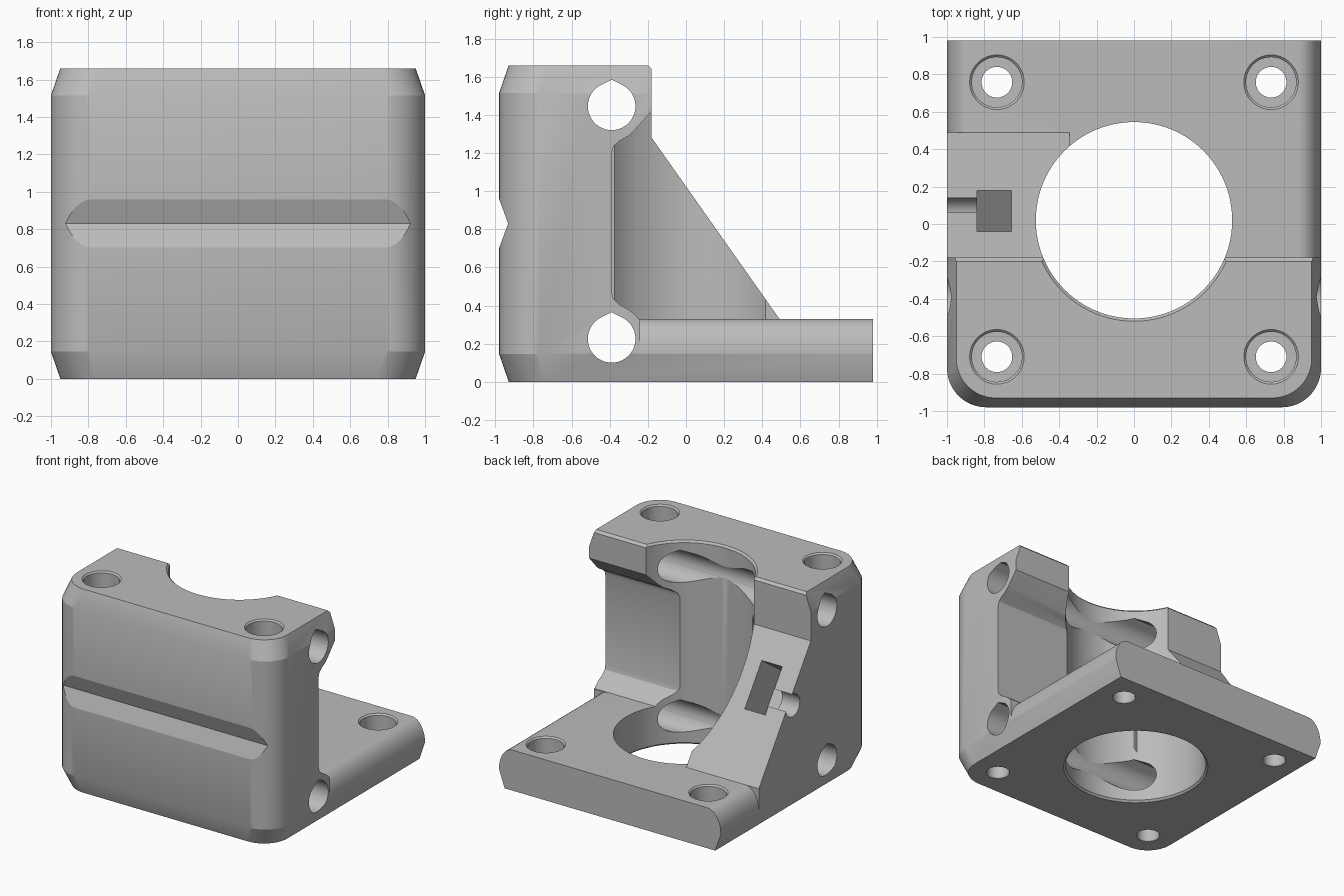
import bpy, bmesh, math
from mathutils import Matrix, Vector

if "Cube" in bpy.data.objects:
    bpy.data.objects.remove(bpy.data.objects["Cube"])

grey = bpy.data.materials.new("grey plastic")
grey.diffuse_color = (0.5, 0.5, 0.5, 1)
grey.use_nodes = True
grey.node_tree.nodes["Principled BSDF"].inputs["Base Color"].default_value = grey.diffuse_color


def loft(name, rings):
    """Closed solid through equal-length rings of points."""
    bm = bmesh.new()
    loops = [[bm.verts.new(p) for p in ring] for ring in rings]
    n = len(loops[0])
    for a, b in zip(loops, loops[1:]):
        for i in range(n):
            j = (i + 1) % n
            bm.faces.new((a[i], a[j], b[j], b[i]))
    bm.faces.new(loops[0][::-1])
    bm.faces.new(loops[-1])
    bmesh.ops.recalc_face_normals(bm, faces=bm.faces)
    mesh = bpy.data.meshes.new(name)
    bm.to_mesh(mesh)
    bm.free()
    mesh.materials.append(grey)
    ob = bpy.data.objects.new(name, mesh)
    bpy.context.collection.objects.link(ob)
    return ob


def arc(cx, cy, r, a0, a1, n, ry=None):
    ry = ry or r
    return [(cx + r * math.cos(math.radians(a0 + (a1 - a0) * i / n)),
             cy + ry * math.sin(math.radians(a0 + (a1 - a0) * i / n))) for i in range(n + 1)]


def prism_x(name, pts, x0, x1):
    return loft(name, [[(x, y, z) for y, z in pts] for x in (x0, x1)])


def prism_y(name, pts, y0, y1):
    return loft(name, [[(x, y, z) for x, z in pts] for y in (y0, y1)])


def turned(name, cx, cy, profile, n=48):
    """Vertical turned solid from (radius, z) steps."""
    return loft(name, [[(x, y, z) for x, y in arc(cx, cy, r, 0, 360 * (n - 1) / n, n - 1)]
                       for r, z in profile])


def cut(ob, cutter):
    mod = ob.modifiers.new("cut", 'BOOLEAN')
    mod.operation = 'DIFFERENCE'
    mod.solver = 'EXACT'
    mod.object = cutter
    bpy.context.view_layer.objects.active = ob
    bpy.ops.object.modifier_apply(modifier=mod.name)
    bpy.data.objects.remove(cutter, do_unlink=True)


# Main block: rounded front corners, sides tapering in at top and bottom
def outline(inset, z):
    w, f, r = 1 - inset, -0.98 + inset, 0.21
    pts = [(w, 0.98), (-w, 0.98)]
    pts += arc(-w + r, f + r, r, 180, 270, 12) + arc(w - r, f + r, r, 270, 360, 12)
    return [(x, y, z) for x, y in pts]


body = loft("motor_bracket", [outline(0.05, 0), outline(0, 0.145),
                              outline(0, 1.515), outline(0.05, 1.66)])

# Space above the sloping gusset on the left
TOP = [(1.2, 0.33), (1.2, 1.8), (-0.2, 1.8), (-0.2, 1.66), (-0.18, 1.64)]
cut(body, prism_x("gusset_cut", TOP + [(-0.18, 1.28), (0.49, 0.33)], -1.2, -0.34))

# Open pocket on the right, curving round the two rod holes
pocket = TOP + [(-0.18, 1.42), (-0.265, 1.325), (-0.30, 1.29), (-0.35, 1.262), (-0.38, 1.235),
                (-0.39, 1.20), (-0.39, 0.47), (-0.38, 0.435), (-0.35, 0.405),
                (-0.30, 0.378), (-0.265, 0.35), (-0.25, 0.33)]
cut(body, prism_x("pocket_cut", pocket, -0.345, 1.2))

# Rounded top edges of the base plate
for side, y0 in ((1, -0.24), (-1, 0.49)):
    edge = arc(0.88, 0.15, 0.12, 0, 90, 10, 0.18)
    edge += [(0.88, 0.36), (1.1, 0.36), (1.1, 0.15)]
    cut(body, prism_y("edge_cut", [(side * x, z) for x, z in edge], y0, 1.2))

# Central bore with a fine chamfer at both ends
cut(body, turned("bore_cut", 0, 0.02, [(0.56, -0.02), (0.525, 0.015), (0.525, 1.645),
                                       (0.56, 1.68)], 96))

# Teardrop rod holes running sideways
for z in (0.225, 1.445):
    drop = arc(-0.39, z, 0.125, 135, 405, 36) + [(-0.39, z + 0.141 + 0.001)]
    drop = arc(-0.39, z, 0.125, 120, 420, 36) + [(-0.39, z + 0.14)]
    cut(body, prism_x("rod_cut", drop, -1.2, 1.2))

# Counterbored screw holes
for x in (-0.733, 0.733):
    for y, top in ((0.758, 0.33), (-0.71, 1.66)):
        cut(body, turned("screw_cut", x, y, [
            (0.10, -0.02), (0.082, 0.01), (0.082, 0.18), (0.134, 0.1801),
            (0.134, top - 0.012), (0.158, top + 0.012)]))

# V groove across the front
cut(body, prism_x("groove_cut", [(-1.03, 0.965 + 0.13), (-0.933, 0.83), (-1.03, 0.83 - 0.265)],
                  -1.2, 1.2))

# Nut slot sunk square to the gusset slope, and its side screw hole
along = Vector((0, 0.67, -0.95)).normalized()
inward = Vector((0, -0.95, -0.67)).normalized()
mid = Vector((0, 0.07, 0.926))
slot = [mid + along * a + inward * d for a, d in
        ((-0.19, -0.1), (0.19, -0.1), (0.19, 0.3), (-0.19, 0.3))]
cut(body, prism_x("nut_cut", [(p.y, p.z) for p in slot], -0.84, -0.655))
hole = arc(0.052, 0.84, 0.09, 120, 420, 24) + [(0.052, 0.942)]
cut(body, prism_x("side_screw_cut", hole, -1.2, -0.8))

# Smooth the curves, keep the machined edges crisp
bpy.ops.object.select_all(action='DESELECT')
body.select_set(True)
bpy.context.view_layer.objects.active = body
bpy.ops.object.shade_smooth_by_angle(angle=math.radians(20))
